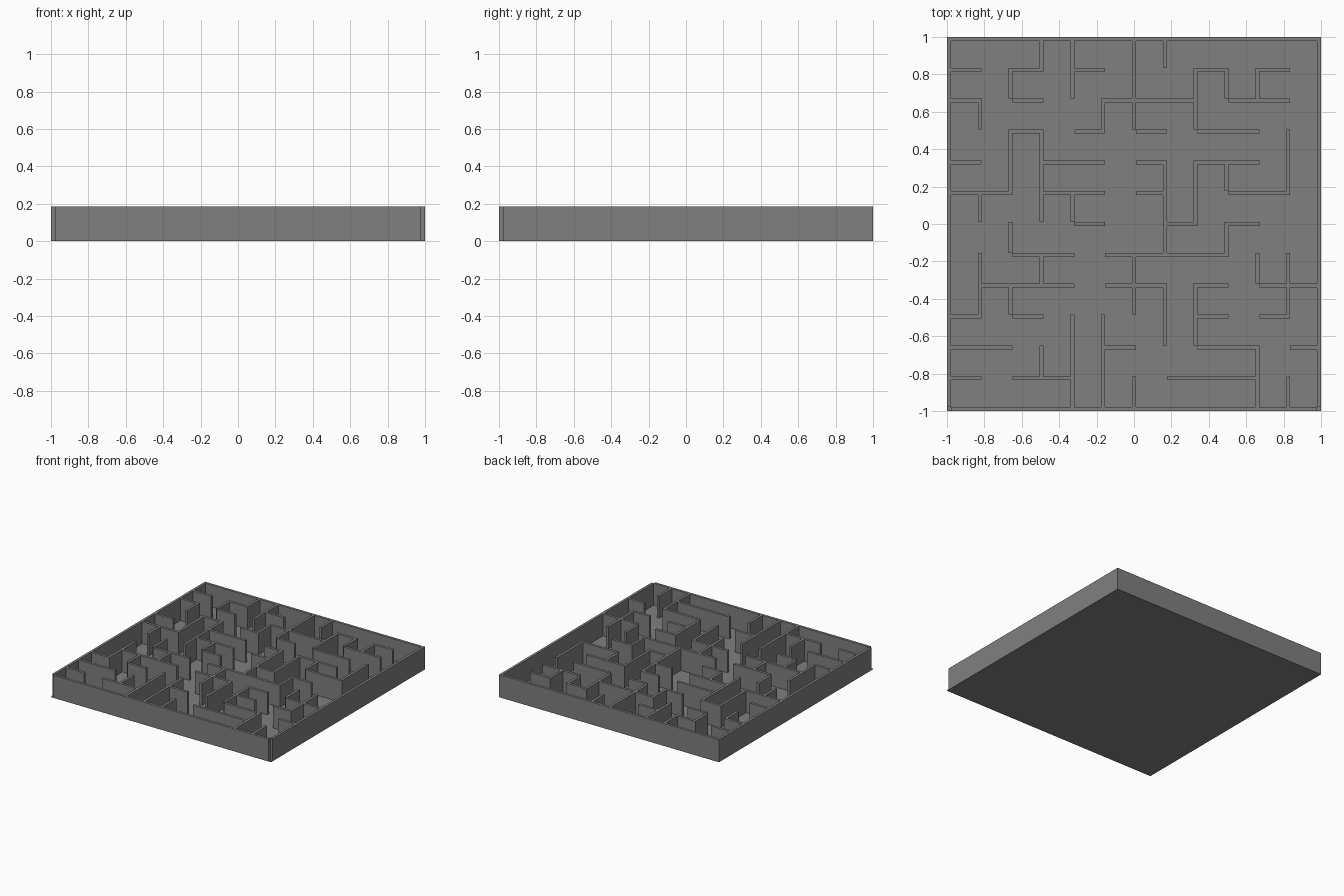
import bpy, bmesh

if "Cube" in bpy.data.objects:
    bpy.data.objects.remove(bpy.data.objects["Cube"])

N = 12              # cells per side
T = 0.021           # wall thickness
P = (2 - T) / N     # cell pitch
H = 0.185           # overall height
FLOOR = 0.005       # floor slab thickness

# Inner walls along x, from the back grid line to the front one
ROWS = ["#.#.#...#.#.", "#.#..###.##.", "..#.#.#.##..", "#..##.#.##..",
        "##.##.#..##.", "....#..#.#..", "..##.####...", ".###.##.#.##",
        "#.#.....#.#.", "##...#..##.#", "#.##...###.."]
# Inner walls along y, from left to right, each read front to back
COLS = ["...##.#..#..", "...#.#.##.#.", ".#..#.###..#", "###...#...##",
        "###......#..", "#..##....###", "..##.###...#", "..##..##.##.",
        ".....#.#..#.", "##..#.....#.", "#..##..##..."]

# Dark grey for every part
grey = bpy.data.materials.new("dark_grey")
grey.diffuse_color = (0.214, 0.214, 0.214, 1)
grey.use_nodes = True
grey.node_tree.nodes["Principled BSDF"].inputs["Base Color"].default_value = grey.diffuse_color


def add_box(bm, x0, x1, y0, y1, z0, z1):
    ret = bmesh.ops.create_cube(bm, size=1)
    for v in ret["verts"]:
        v.co.x = x0 if v.co.x < 0 else x1
        v.co.y = y0 if v.co.y < 0 else y1
        v.co.z = z0 if v.co.z < 0 else z1


def make_object(name, boxes):
    bm = bmesh.new()
    for b in boxes:
        add_box(bm, *b)
    me = bpy.data.meshes.new(name)
    bm.to_mesh(me)
    bm.free()
    me.materials.append(grey)
    ob = bpy.data.objects.new(name, me)
    bpy.context.collection.objects.link(ob)


def runs(line):
    """Start and end of each unbroken run of wall cells."""
    start = None
    for i, c in enumerate(line + "."):
        if c == "#" and start is None:
            start = i
        elif c != "#" and start is not None:
            yield start, i
            start = None


def grid(i):
    return (i - N / 2) * P


# Floor slab
make_object("floor", [(-1, 1, -1, 1, 0, FLOOR)])

# Outer rim, with small notches at the two front corners
E = 1 - T
make_object("outer_walls", [
    (-E, E, -1, -E, FLOOR, H),
    (-E, E, E, 1, FLOOR, H),
    (-1, -E, -E, 1, FLOOR, H),
    (E, 1, -E, 1, FLOOR, H),
])

# Inner maze walls
h = T / 2
across = []
for k, line in enumerate(ROWS):
    y = grid(N - 1 - k)
    for a, b in runs(line):
        across.append((grid(a) + h, min(grid(b) + h, E), y - h, y + h, FLOOR, H))
make_object("inner_walls_across", across)

along = []
for k, line in enumerate(COLS):
    x = grid(k + 1)
    for a, b in runs(line):
        along.append((x - h, x + h, grid(a) + h, min(grid(b) + h, E), FLOOR, H))
make_object("inner_walls_along", along)
